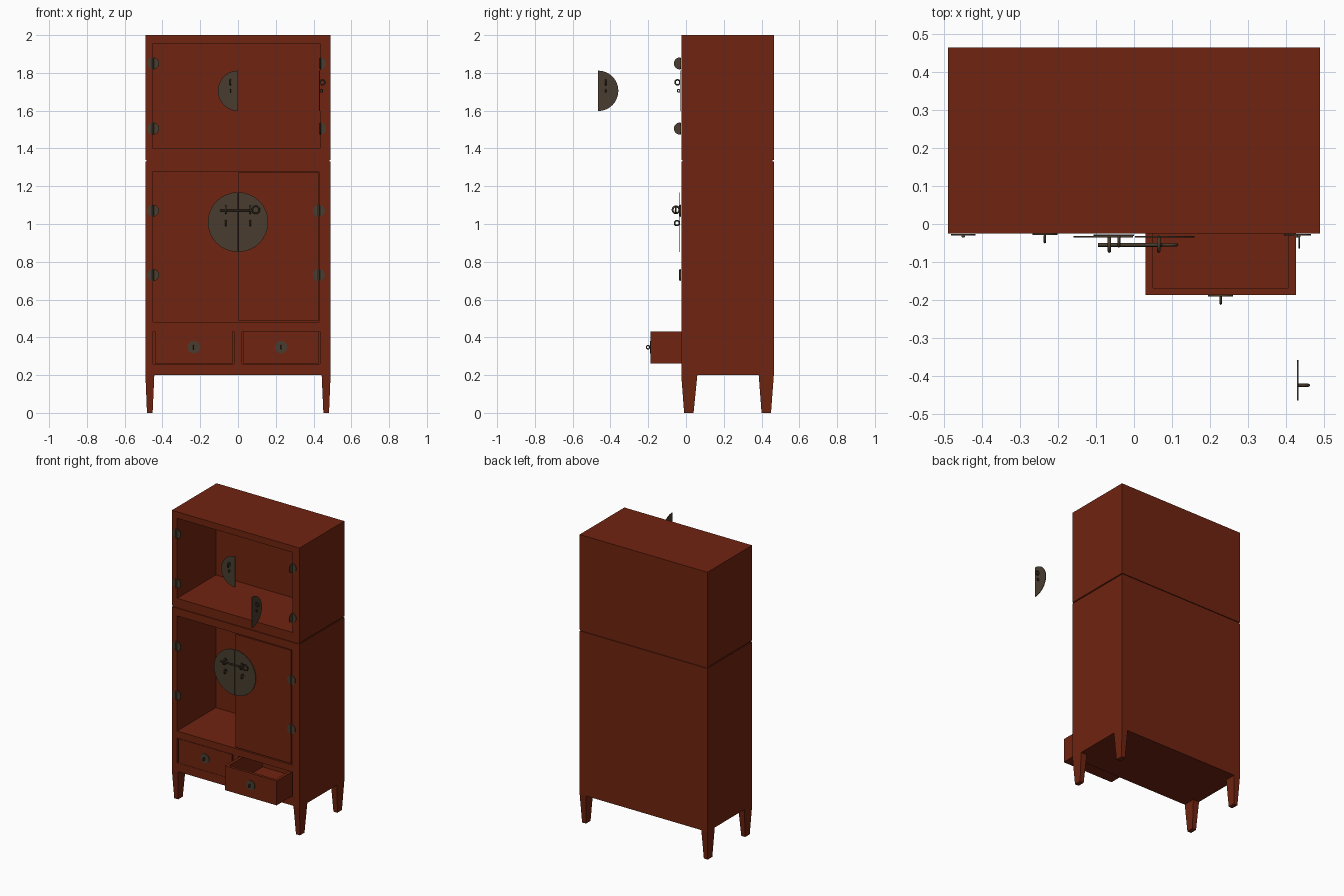
import bpy
import bmesh
from math import pi, cos, sin
from mathutils import Matrix, Vector

if "Cube" in bpy.data.objects:
    bpy.data.objects.remove(bpy.data.objects["Cube"])


def material(name, rgb):
    m = bpy.data.materials.new(name)
    m.use_nodes = True
    m.diffuse_color = (*rgb, 1)
    m.node_tree.nodes["Principled BSDF"].inputs["Base Color"].default_value = (*rgb, 1)
    return m


RED = material("red lacquer", (0.16, 0.0175, 0.005))
METAL = material("dark bronze", (0.066, 0.046, 0.028))
FRONT = -0.025
BACK = 0.465


def finish(name, bm, mat, matrix=Matrix()):
    bmesh.ops.recalc_face_normals(bm, faces=bm.faces)
    mesh = bpy.data.meshes.new(name)
    bm.to_mesh(mesh)
    bm.free()
    mesh.materials.append(mat)
    ob = bpy.data.objects.new(name, mesh)
    bpy.context.collection.objects.link(ob)
    ob.matrix_world = matrix
    return ob


def box(name, x, y, z, mat=RED):
    bm = bmesh.new()
    bmesh.ops.create_cube(bm, size=1)
    for v in bm.verts:
        v.co = [sum(r) / 2 + c * (r[1] - r[0]) for r, c in zip((x, y, z), v.co)]
    return finish(name, bm, mat)


def cut(ob, *holes):
    for i, hole in enumerate(holes):
        cutter = box("cutter", *hole)
        cutter.hide_render = True
        mod = ob.modifiers.new("hole", "BOOLEAN")
        mod.operation = "DIFFERENCE"
        mod.solver = "EXACT"
        mod.object = cutter
        bpy.context.view_layer.objects.active = ob
        bpy.ops.object.modifier_apply(modifier=mod.name)
        bpy.data.objects.remove(cutter)


def plate(name, r, start, sweep, matrix, thick=0.004):
    """Disc or half disc in the local xz plane, facing local -y."""
    n = 32
    count = n if sweep > 6 else n // 2 + 1
    bm = bmesh.new()
    angles = [start + 2 * pi * i / n for i in range(count)]
    face = bm.faces.new([bm.verts.new((r * cos(a), 0, r * sin(a))) for a in angles])
    ext = bmesh.ops.extrude_face_region(bm, geom=[face])["geom"]
    moved = [g for g in ext if isinstance(g, bmesh.types.BMVert)]
    bmesh.ops.translate(bm, verts=moved, vec=(0, -thick, 0))
    return finish(name, bm, METAL, matrix)


def smooth(ob):
    for p in ob.data.polygons:
        p.use_smooth = len(p.vertices) == 4


def rod(name, r, length, axis, matrix):
    bm = bmesh.new()
    bmesh.ops.create_cone(bm, cap_ends=True, segments=12, radius1=r, radius2=r, depth=length)
    turn = Vector((0, 0, 1)).rotation_difference(Vector(axis)).to_matrix().to_4x4()
    smooth(finish(name, bm, METAL, matrix @ turn))


def ring(name, r, wire, axis, matrix):
    bpy.ops.mesh.primitive_torus_add(major_radius=r, minor_radius=wire,
                                     major_segments=20, minor_segments=8)
    ob = bpy.context.object
    ob.name = name
    ob.data.materials.append(METAL)
    turn = Vector((0, 0, 1)).rotation_difference(Vector(axis)).to_matrix().to_4x4()
    ob.matrix_world = matrix @ turn
    smooth(ob)


def at(x, y, z):
    return Matrix.Translation((x, y, z))


X, Y, Z = (1, 0, 0), (0, 1, 0), (0, 0, 1)
OPEN = Matrix.Rotation(pi / 2, 4, "Z")

# Carcass: two stacked cases with a shadow gap between them
WIDE, DEEP = (-0.49, 0.49), (FRONT, BACK)
INNER = (-0.1, 0.40)
lower = box("lower_case", WIDE, DEEP, (0.2, 1.332))
cut(lower,
    ((-0.45, 0.43), INNER, (0.48, 1.278)),
    ((-0.45, -0.02), INNER, (0.26, 0.432)),
    ((0.02, 0.435), INNER, (0.26, 0.432)))
upper = box("upper_case", WIDE, DEEP, (1.34, 2.0))
cut(upper, ((-0.45, 0.435), INNER, (1.40, 1.955)))
box("seam_filler", (-0.484, 0.484), (FRONT + 0.006, BACK - 0.006), (1.33, 1.342))

# Closed lower door
box("lower_left_door", (0, 0.425), (FRONT, -0.005), (0.488, 1.272))


# Drawers, one shut and one pulled out
def drawer(name, x0, x1, y):
    ob = box(name, (x0, x1), (y, y + 0.40), (0.261, 0.43))
    cut(ob, ((x0 + 0.02, x1 - 0.02), (y + 0.018, y + 0.385), (0.28, 0.5)))
    place = at((x0 + x1) / 2, y, 0.348)
    plate(name + "_plate", 0.033, 0, 2 * pi, place)
    ring(name + "_ring", 0.009, 0.003, X, place @ at(0, -0.014, 0))


drawer("right_drawer", -0.44, -0.03, FRONT)
drawer("left_drawer", 0.03, 0.427, -0.187)

# Tapered legs
for side, sx in (("left", 1), ("right", -1)):
    for end, (t0, t1), (b0, b1) in (("front", (FRONT, 0.06), (-0.01, 0.04)),
                                    ("back", (0.385, BACK), (0.40, 0.45))):
        bm = bmesh.new()
        loops = []
        for z, xi, xo, y0, y1 in ((0.2, 0.443, 0.49, t0, t1), (0, 0.452, 0.482, b0, b1)):
            corners = ((xi, y0), (xo, y0), (xo, y1), (xi, y1))
            loops.append([bm.verts.new((sx * x, y, z)) for x, y in corners])
        for loop in loops:
            bm.faces.new(loop)
        for i in range(4):
            j = (i + 1) % 4
            bm.faces.new((loops[0][i], loops[0][j], loops[1][j], loops[1][i]))
        finish(f"{end}_{side}_leg", bm, RED)

# Hinges: a half plate on the frame, a half on the door and a barrel
for side, x, heights in (("right", -0.45, (0.73, 1.07, 1.505, 1.85)),
                         ("left", 0.428, (0.73, 1.07)),
                         ("open_left", 0.434, (1.505, 1.85))):
    for z in heights:
        place = at(x, FRONT - 0.001, z)
        if side == "open_left":
            plate(side + "_hinge_frame_half", 0.032, -pi / 2, pi, place)
            plate(side + "_hinge_door_half", 0.032, pi / 2, pi, at(x, -0.032, z) @ OPEN)
        else:
            plate(side + "_hinge", 0.032, 0, 2 * pi, place)
        rod(side + "_hinge_barrel", 0.005, 0.06, Z, at(x, FRONT - 0.006, z))


# Upper latch plates with pull rings; the left one is swung open
def latch(name, r, side, ring_x, big, small, matrix):
    plate(name + "_plate", r, -side * pi / 2, pi, matrix)
    for label, z, size, wire in (("ring", *big), ("eye", *small)):
        ring(f"{name}_{label}", size, wire, X,
             matrix @ at(side * ring_x, -0.004 - size, z))


UPPER = ((0.045, 0.013, 0.004), (0, 0.007, 0.003))
latch("upper_right_latch", 0.107, -1, 0.04, *UPPER, at(0, -0.028, 1.705))
latch("upper_left_latch", 0.107, 1, 0.04, *UPPER, at(0.43, -0.465, 1.705) @ OPEN)

# Round lower latch in two halves, with its locking pin
LOWER = ((0.065, 0.018, 0.005), (-0.005, 0.013, 0.004))
for name, side in (("left", 1), ("right", -1)):
    latch(f"lower_{name}_latch", 0.158, side, 0.063, *LOWER,
          at(side * 0.002, -0.031, 1.01))
rod("locking_pin", 0.005, 0.17, X, at(-0.01, -0.055, 1.071))
ring("locking_pin_handle", 0.019, 0.004, Y, at(0.094, -0.055, 1.075))
